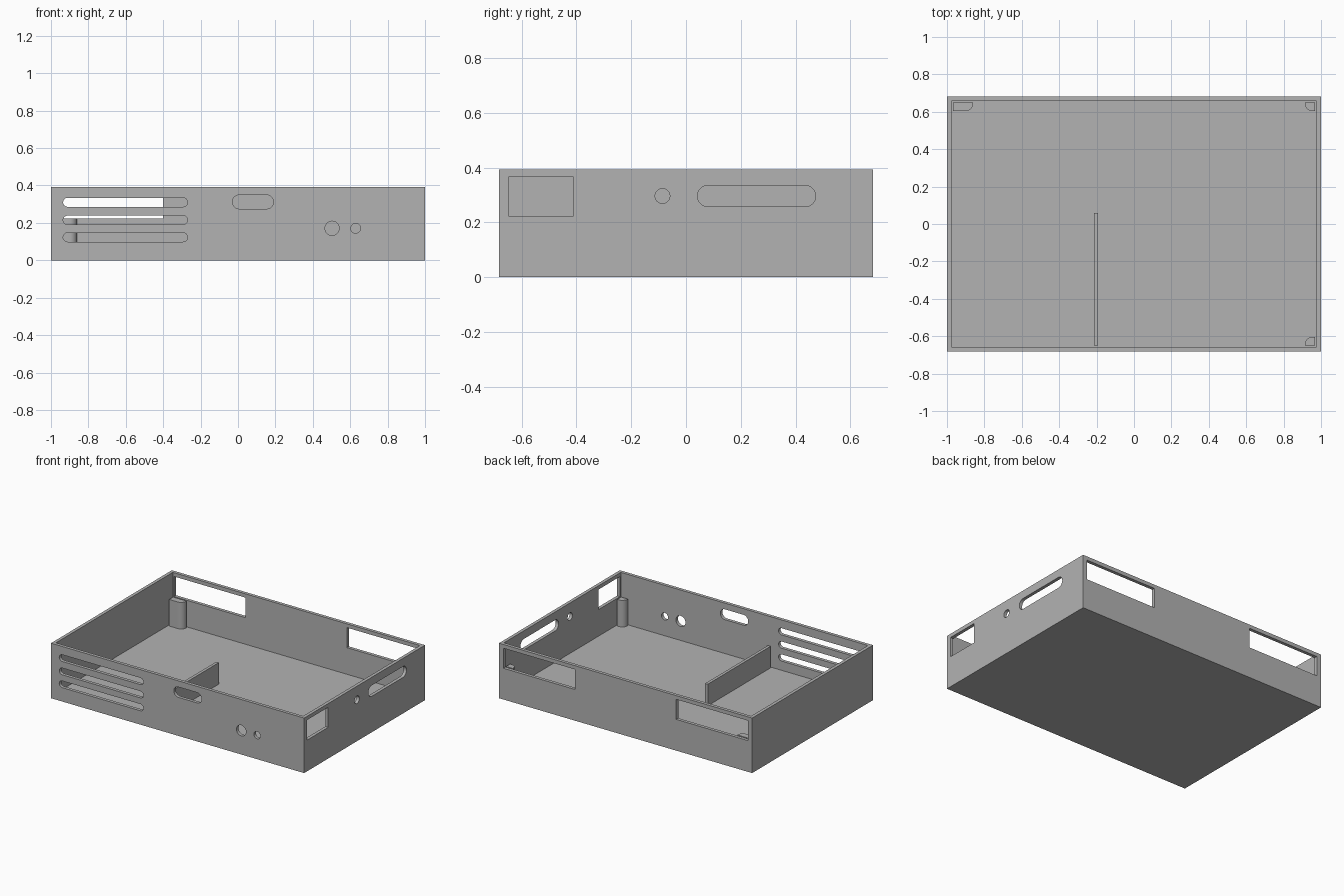
import bpy, bmesh, math
from mathutils import Matrix, Vector

cube = bpy.data.objects.get("Cube")
if cube:
    bpy.data.objects.remove(cube, do_unlink=True)

X, Y, H = 1.0, 0.682, 0.393        # outer half sizes and height
WALL, FLOOR = 0.033, 0.033
IX, IY = X - WALL, Y - WALL        # inner half sizes
LEDGE = 0.223                      # post tops and sill of the openings

grey = bpy.data.materials.new("plain grey")
grey.use_nodes = True
grey.diffuse_color = (0.45, 0.45, 0.45, 1)
grey.node_tree.nodes["Principled BSDF"].inputs["Base Color"].default_value = grey.diffuse_color


def finish(bm, name):
    bmesh.ops.recalc_face_normals(bm, faces=bm.faces)
    mesh = bpy.data.meshes.new(name)
    bm.to_mesh(mesh)
    bm.free()
    mesh.materials.append(grey)
    ob = bpy.data.objects.new(name, mesh)
    bpy.context.collection.objects.link(ob)
    return ob


def add_box(bm, lo, hi):
    lo, hi = Vector(lo), Vector(hi)
    mat = Matrix.Translation((lo + hi) / 2) @ Matrix.Diagonal((*(hi - lo), 1))
    bmesh.ops.create_cube(bm, size=1, matrix=mat)


def add_prism(bm, points, direction):
    face = bm.faces.new([bm.verts.new(p) for p in points])
    ext = bmesh.ops.extrude_face_region(bm, geom=[face], use_keep_orig=True)
    moved = [g for g in ext["geom"] if isinstance(g, bmesh.types.BMVert)]
    bmesh.ops.translate(bm, verts=moved, vec=direction)


def pill(a0, a1, z, r, n=16):
    """Outline of a slot from a0 to a1; a circle when a1 - a0 is 2r."""
    pts = []
    for centre, start in ((a1 - r, -math.pi / 2), (a0 + r, math.pi / 2)):
        for i in range(n + 1):
            t = start + math.pi * i / n
            p = (centre + r * math.cos(t), z + r * math.sin(t))
            if not pts or min(math.dist(p, q) for q in pts) > 1e-5:
                pts.append(p)
    return pts


# Tray shell: solid block with its top face inset and sunk
bm = bmesh.new()
add_box(bm, (-X, -Y, 0), (X, Y, H))
top = max(bm.faces, key=lambda f: f.calc_center_median().z)
bmesh.ops.inset_region(bm, faces=[top], thickness=WALL)
ext = bmesh.ops.extrude_discrete_faces(bm, faces=[top])
bmesh.ops.translate(bm, verts=ext["faces"][0].verts, vec=(0, 0, FLOOR - H))
tray = finish(bm, "tray")

# Cutters for every wall opening
bm = bmesh.new()
front = [(-0.935, -0.27, z, 0.024) for z in (0.31, 0.215, 0.123)]
front += [(-0.03, 0.19, 0.312, 0.037), (0.465, 0.541, 0.171, 0.038), (0.603, 0.655, 0.171, 0.026)]
side = [(0.042, 0.473, 0.296, 0.039), (-0.113, -0.059, 0.296, 0.027)]
for hole in front:
    add_prism(bm, [(a, -Y - 0.05, z) for a, z in pill(*hole)], (0, 0.11, 0))
for hole in side:
    add_prism(bm, [(X + 0.05, a, z) for a, z in pill(*hole)], (-0.11, 0, 0))
for lo, hi in ((-0.966, -0.4), (0.4, 0.966)):
    add_box(bm, (lo, Y - 0.06, LEDGE), (hi, Y + 0.05, 0.366))
add_box(bm, (X - 0.06, -0.648, LEDGE), (X + 0.05, -0.41, 0.366))
cutter = finish(bm, "opening_cutter")
cutter.hide_render = True

mod = tray.modifiers.new("openings", "BOOLEAN")
mod.operation, mod.solver, mod.object = "DIFFERENCE", "EXACT", cutter
bpy.context.view_layer.objects.active = tray
tray.select_set(True)
bpy.ops.object.modifier_apply(modifier=mod.name)
bpy.data.objects.remove(cutter, do_unlink=True)
bpy.ops.object.shade_smooth_by_angle(angle=math.radians(30))


# Corner posts with one rounded edge
def post(name, sx, sy, width, depth=0.045, r=0.04):
    prof = [(0, 0), (width, 0)]
    for i in range(9):
        t = math.pi / 2 * i / 8
        prof.append((width - r + r * math.cos(t), depth - r + r * math.sin(t)))
    prof.append((0, depth))
    bm = bmesh.new()
    pts = [(sx * (IX - a), sy * (IY - b), FLOOR) for a, b in prof]
    add_prism(bm, pts, (0, 0, LEDGE - FLOOR))
    ob = finish(bm, name)
    bpy.ops.object.select_all(action="DESELECT")
    bpy.context.view_layer.objects.active = ob
    ob.select_set(True)
    bpy.ops.object.shade_smooth_by_angle(angle=math.radians(30))


post("back_right_post", -1, 1, 0.107)
post("back_left_post", 1, 1, 0.053)
post("front_left_post", 1, -1, 0.053)

# Low divider wall
bm = bmesh.new()
add_box(bm, (-0.214, -IY, FLOOR), (-0.193, 0.06, 0.187))
finish(bm, "divider")
